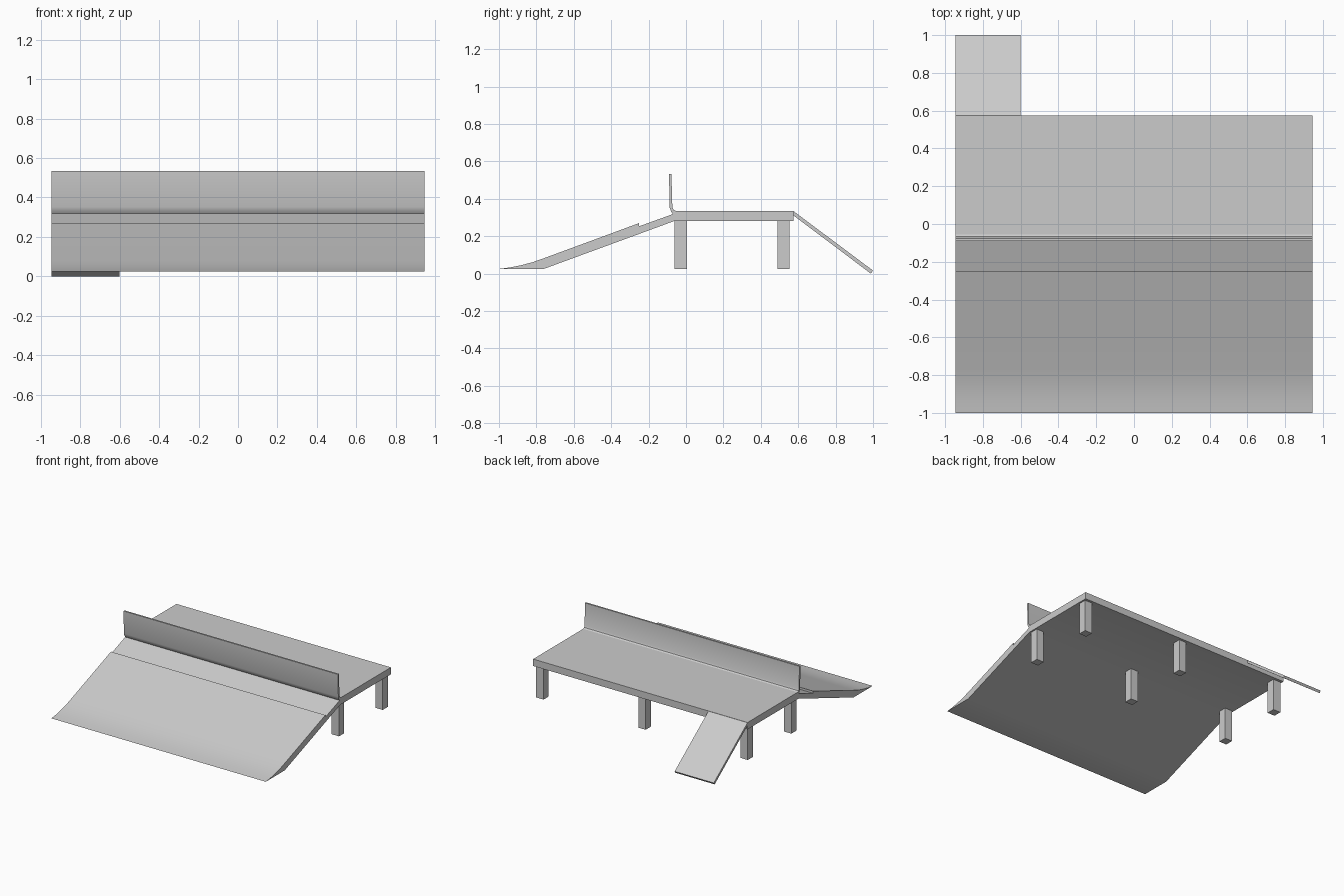
import bpy, bmesh, math

if "Cube" in bpy.data.objects:
    bpy.data.objects.remove(bpy.data.objects["Cube"])


def extrude_profile(name, profile, x0, x1, smooth=False):
    """Solid made from a (y, z) outline swept along x."""
    bm = bmesh.new()
    face = bm.faces.new([bm.verts.new((x0, y, z)) for y, z in profile])
    new = bmesh.ops.extrude_face_region(bm, geom=[face])["geom"]
    verts = [v for v in new if isinstance(v, bmesh.types.BMVert)]
    bmesh.ops.translate(bm, vec=(x1 - x0, 0, 0), verts=verts)
    bmesh.ops.recalc_face_normals(bm, faces=bm.faces)
    mesh = bpy.data.meshes.new(name)
    bm.to_mesh(mesh)
    bm.free()
    obj = bpy.data.objects.new(name, mesh)
    bpy.context.collection.objects.link(obj)
    if smooth:
        bpy.ops.object.select_all(action="DESELECT")
        bpy.context.view_layer.objects.active = obj
        obj.select_set(True)
        bpy.ops.object.shade_smooth_by_angle(angle=math.radians(25))
    return obj


W = 0.945  # half width

# Flat deck and front ramp with a flared toe and a small step near the top
extrude_profile("deck_and_ramp", [
    (-1.0, 0.025), (-0.94, 0.033), (-0.88, 0.045), (-0.82, 0.061), (-0.76, 0.082),
    (-0.25, 0.27), (-0.25, 0.253), (-0.07, 0.318), (-0.055, 0.335),
    (0.575, 0.335), (0.575, 0.28), (-0.065, 0.28), (-0.76, 0.025)], -W, W, True)

# Upright board with a slightly curved foot
extrude_profile("upright_board", [
    (-0.091, 0.533), (-0.078, 0.533), (-0.073, 0.355), (-0.067, 0.342),
    (-0.055, 0.335), (-0.07, 0.318), (-0.08, 0.332), (-0.087, 0.352)], -W, W, True)

# Sloping plank at the back corner
extrude_profile("rear_plank", [
    (0.573, 0.335), (1.0, 0.016), (0.988, 0.0), (0.573, 0.312)], -W, -0.6)

# Six square legs
for row, y in (("front", -0.028), ("back", 0.522)):
    for side, x in (("left", -0.9), ("middle", 0), ("right", 0.9)):
        h = 0.0325
        extrude_profile(f"{row}_{side}_leg", [
            (y - h, 0.025), (y + h, 0.025), (y + h, 0.282), (y - h, 0.282)],
            x - h, x + h)
